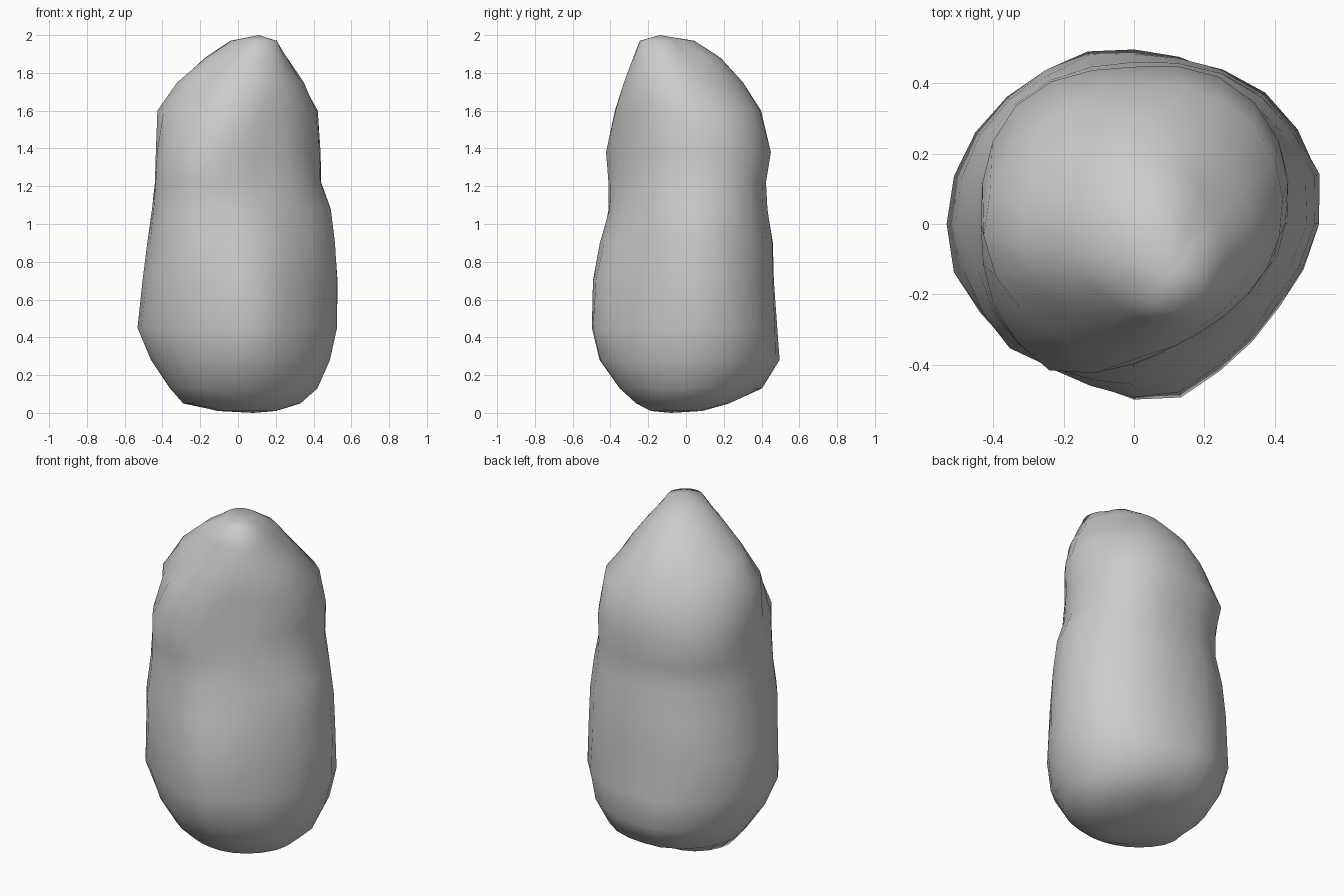
import bpy, bmesh
from math import cos, sin, tau, exp

SEG = 24
# Boulder cross-sections: height, then radii at E, NE, N, NW, W, SW, S, SE
RINGS = [
    (0.01, .20, .12, .03, .05, .10, .13, .18, .20),
    (0.05, .33, .29, .22, .27, .29, .26, .26, .30),
    (0.13, .42, .42, .40, .40, .36, .34, .35, .38),
    (0.28, .485, .49, .49, .48, .46, .43, .455, .455),
    (0.45, .52, .51, .48, .51, .53, .48, .495, .475),
    (0.70, .52, .51, .465, .50, .505, .475, .49, .46),
    (0.90, .51, .51, .46, .48, .48, .465, .455, .435),
    (1.08, .49, .49, .43, .45, .455, .465, .405, .395),
    (1.22, .435, .48, .42, .45, .44, .47, .40, .385),
    (1.38, .43, .485, .445, .475, .435, .465, .40, .37),
    (1.60, .38, .44, .43, .435, .46, .385, .34, .32),
    (1.75, .29, .295, .36, .38, .38, .285, .27, .27),
    (1.88, .18, .19, .26, .28, .25, .20, .20, .20),
    (1.97, .10, .08, .13, .16, .13, .12, .15, .14),
]
# Local knobs and hollows: angle, height, amount, angular width, height width
BUMPS = [
    (16, .65, .022, 14, .35), (40, .45, .018, 20, .20),
    (285, .50, .022, 13, .30), (248, .50, -.028, 14, .25),
    (107, .30, .020, 15, .20), (335, .55, -.015, 14, .35),
    (200, .45, .015, 14, .20), (220, .86, .038, 18, .20),
    (243, 1.42, .035, 14, .14), (292, 1.35, -.028, 15, .20),
    (135, 1.15, -.015, 20, .08), (70, 1.45, .012, 14, .15),
]


def radius(r, z, s):
    """Smooth periodic interpolation of the eight radii, plus the local bumps."""
    t = 8 * s / SEG
    i = int(t)
    f = t - i
    a, b, c, d = (r[(i + k) % 8] for k in (-1, 0, 1, 2))
    out = b + 0.5 * f * (c - a + f * (2*a - 5*b + 4*c - d + f * (3*(b - c) + d - a)))
    for ang, h, amt, wa, wh in BUMPS:
        da = (360 * s / SEG - ang + 180) % 360 - 180
        out += amt * exp(-(da / wa) ** 2 - ((z - h) / wh) ** 2)
    return out


bm = bmesh.new()
loops = []
for z, *r in RINGS:
    lean = max(0, (z - 1.4) / 0.6) * 0.1      # the peak leans to the front right
    loop = []
    for s in range(SEG):
        a = tau * s / SEG
        d = radius(r, z, s)
        loop.append(bm.verts.new((lean + d * cos(a), -lean + d * sin(a), z)))
    loops.append(loop)

# Side skin
for lo, hi in zip(loops, loops[1:]):
    for s in range(SEG):
        n = (s + 1) % SEG
        bm.faces.new((lo[s], lo[n], hi[n], hi[s]))

# Underside and peak
for loop, tip in ((loops[0], (0.08, -0.08, 0)), (loops[-1], (0.11, -0.14, 2.0))):
    v = bm.verts.new(tip)
    for s in range(SEG):
        bm.faces.new((loop[s], loop[(s + 1) % SEG], v))

bmesh.ops.recalc_face_normals(bm, faces=bm.faces)
for f in bm.faces:
    f.smooth = True
mesh = bpy.data.meshes.new("boulder")
bm.to_mesh(mesh)
bm.free()
bpy.context.collection.objects.link(bpy.data.objects.new("boulder", mesh))
